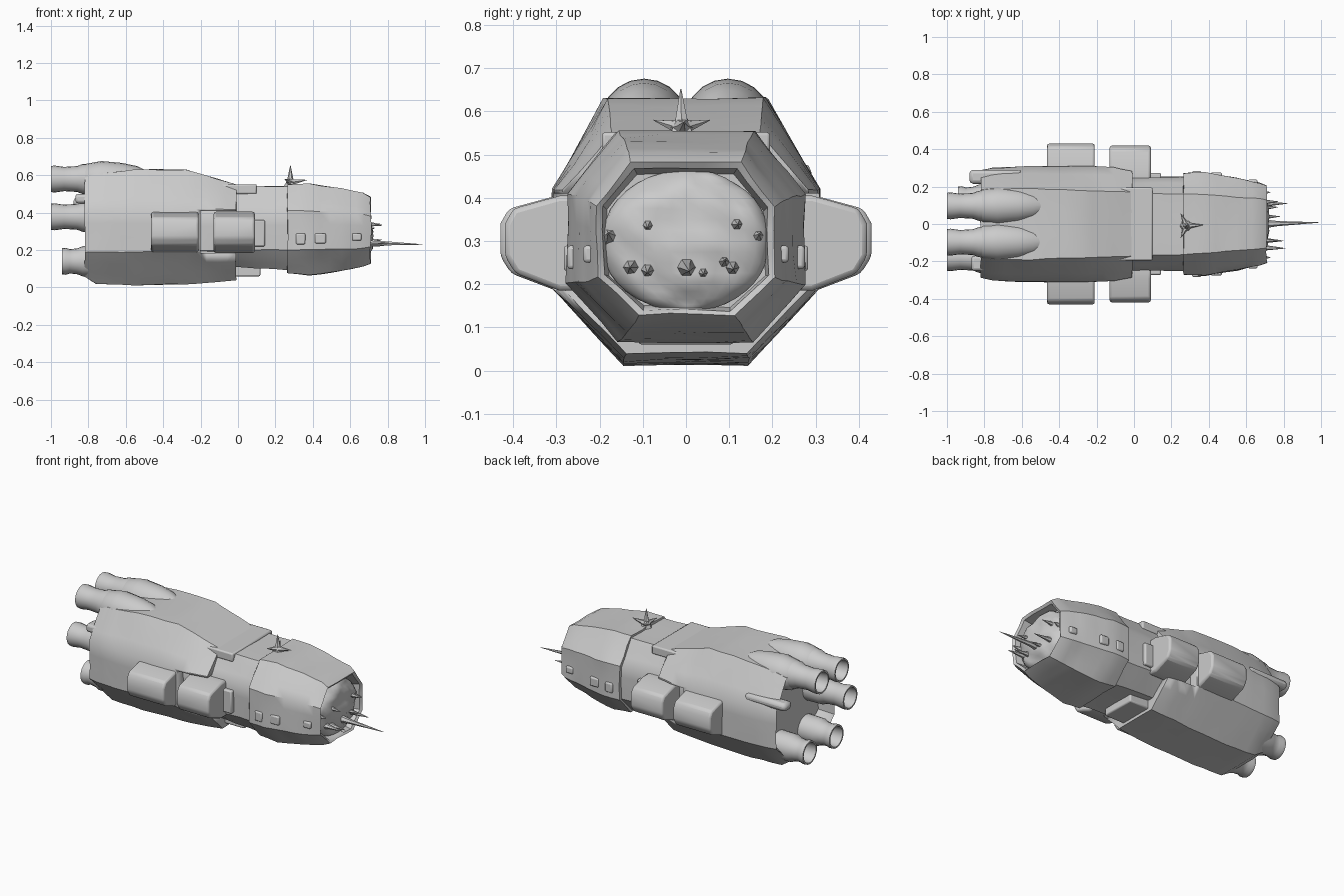
import bpy, bmesh, math, random
from mathutils import Vector, noise

if "Cube" in bpy.data.objects:
    bpy.data.objects.remove(bpy.data.objects["Cube"])

random.seed(4)


def finish(name, bm, angle=35, bevel=0):
    bmesh.ops.recalc_face_normals(bm, faces=bm.faces)
    me = bpy.data.meshes.new(name)
    bm.to_mesh(me)
    bm.free()
    ob = bpy.data.objects.new(name, me)
    bpy.context.collection.objects.link(ob)
    if bevel:
        m = ob.modifiers.new("bevel", "BEVEL")
        m.width, m.segments = bevel, 2
    bpy.ops.object.select_all(action="DESELECT")
    ob.select_set(True)
    bpy.context.view_layer.objects.active = ob
    bpy.ops.object.shade_smooth_by_angle(angle=math.radians(angle))
    return ob


def loft(name, rings, caps=True, angle=35, bevel=0):
    bm = bmesh.new()
    vs = [[bm.verts.new(p) for p in r] for r in rings]
    n = len(vs[0])
    for a, b in zip(vs, vs[1:]):
        for i in range(n):
            bm.faces.new((a[i], a[(i + 1) % n], b[(i + 1) % n], b[i]))
    if caps:
        bm.faces.new(vs[0])
        bm.faces.new(vs[-1])
    return finish(name, bm, angle, bevel)


# Octagonal hull section; each edge is split so plating can be dented
def section(x, side, zlo, zhi, ty, zt, by, zb, split=3, dent=0.006):
    half = [(by, zb), (side, zlo), (side, zhi), (ty, zt)]
    loop = half + [(-y, z) for y, z in reversed(half)]
    out = []
    for i, (y, z) in enumerate(loop):
        y2, z2 = loop[(i + 1) % 8]
        for k in range(split):
            t = k / split
            p = Vector((x, y + (y2 - y) * t, z + (z2 - z) * t))
            out.append(p + noise.noise_vector(p * 9) * dent)
    return out


def hull(name, stations, steps=3, **kw):
    rings = []
    for a, b in zip(stations, stations[1:]):
        n = max(1, min(steps, int(abs(b[0] - a[0]) / 0.04)))
        for k in range(n):
            t = k / n
            rings.append(section(*[u + (v - u) * t for u, v in zip(a, b)], **kw))
    rings.append(section(*stations[-1], **kw))
    return loft(name, rings)


# Revolved part along x
def lathe(name, prof, y, z, n=20, caps=False):
    return loft(name, [[(x, y + r * math.cos(2 * math.pi * i / n), z + r * math.sin(2 * math.pi * i / n))
                        for i in range(n)] for x, r in prof], caps)


def box(name, lo, hi, bevel=0.008):
    ring = lambda x: [(x, lo[1], lo[2]), (x, hi[1], lo[2]), (x, hi[1], hi[2]), (x, lo[1], hi[2])]
    return loft(name, [ring(lo[0]), ring(hi[0])], bevel=bevel)


def spike(name, base, tip, r, n=6):
    base, tip = Vector(base), Vector(tip)
    d = tip - base
    q = d.to_track_quat("Z", "Y")
    rings = [[base + d * t + q @ Vector((r * s * math.cos(6.2832 * i / n), r * s * math.sin(6.2832 * i / n), 0))
              for i in range(n)] for t, s in ((0, 1), (0.3, 0.5), (1, 0.04))]
    return loft(name, rings)


# Rear hull: (x, side, zlo, zhi, top y, top z, bottom y, bottom z), recessed at the stern
rear = hull("rear_hull", [
    (-0.73, 0.25, 0.21, 0.40, 0.15, 0.54, 0.12, 0.09),
    (-0.80, 0.27, 0.20, 0.41, 0.17, 0.58, 0.14, 0.06),
    (-0.82, 0.285, 0.19, 0.42, 0.18, 0.59, 0.145, 0.06),
    (-0.76, 0.30, 0.19, 0.42, 0.19, 0.61, 0.145, 0.02),
    (-0.55, 0.31, 0.19, 0.42, 0.19, 0.63, 0.145, 0.012),
    (-0.28, 0.31, 0.19, 0.42, 0.18, 0.63, 0.145, 0.02),
    (-0.11, 0.305, 0.19, 0.42, 0.175, 0.58, 0.145, 0.03),
    (-0.01, 0.285, 0.19, 0.42, 0.17, 0.55, 0.14, 0.04)], dent=0.005)

# Side notches at the front of the rear hull
for s in (-1, 1):
    ys = sorted((s * 0.245, s * 0.4))
    cut = box("notch_cutter", (-0.2, ys[0], 0.185), (0.05, ys[1], 0.41), 0)
    cut.hide_render = True
    cut.hide_set(True)
    m = rear.modifiers.new("notch", "BOOLEAN")
    m.object, m.operation, m.solver = cut, "DIFFERENCE", "EXACT"

# Middle body and front hull
hull("middle_body", [
    (-0.21, 0.25, 0.20, 0.40, 0.16, 0.545, 0.15, 0.11),
    (0.0, 0.25, 0.20, 0.40, 0.165, 0.545, 0.15, 0.11),
    (0.28, 0.25, 0.20, 0.40, 0.16, 0.54, 0.15, 0.095)], dent=0.008)
hull("front_hull", [
    (0.265, 0.27, 0.20, 0.41, 0.16, 0.552, 0.155, 0.08),
    (0.38, 0.275, 0.20, 0.41, 0.155, 0.555, 0.155, 0.065),
    (0.55, 0.245, 0.205, 0.40, 0.145, 0.53, 0.14, 0.09),
    (0.67, 0.22, 0.21, 0.39, 0.135, 0.505, 0.12, 0.115),
    (0.71, 0.205, 0.215, 0.38, 0.13, 0.48, 0.11, 0.13),
    (0.70, 0.19, 0.22, 0.38, 0.12, 0.465, 0.10, 0.14),
    (0.64, 0.18, 0.22, 0.37, 0.11, 0.455, 0.10, 0.15)], dent=0.007)
box("deck_plate", (-0.11, -0.195, 0.50), (0.10, 0.195, 0.552))
box("keel_plate", (-0.05, -0.11, 0.06), (0.12, 0.11, 0.14))

# Rough nose face bulging inside the front rim
bm = bmesh.new()
bmesh.ops.create_uvsphere(bm, u_segments=32, v_segments=20, radius=1)
for v in bm.verts:
    p = Vector((0.655 + 0.065 * v.co.x, 0.195 * v.co.y, 0.30 + 0.165 * v.co.z))
    v.co = p + Vector((0.022, 0.004, 0.004)) * noise.noise(p * 17)
finish("nose_face", bm, 50)

# Nose spikes
spike("main_spike", (0.67, 0, 0.24), (0.99, 0.008, 0.23), 0.028)
for y, z, x in ((0.11, 0.24, 0.82), (-0.09, 0.235, 0.80), (-0.13, 0.24, 0.81), (0.04, 0.23, 0.78),
                (-0.09, 0.34, 0.77), (0.12, 0.34, 0.77), (-0.18, 0.31, 0.73), (0.17, 0.31, 0.73), (0.09, 0.25, 0.77)):
    spike("nose_spike", (0.66, y * 0.97, z), (x, y, z + random.uniform(-0.01, 0.01)), 0.028)

# Dorsal antenna with star base
spike("antenna", (0.28, -0.01, 0.54), (0.28, -0.012, 0.652), 0.035)
for dx, dy, dz in ((0.09, 0.005, 0.575), (-0.03, 0.065, 0.58), (-0.03, -0.065, 0.58)):
    spike("antenna_foot", (0.28, -0.01, 0.562), (0.28 + dx, -0.01 + dy, dz), 0.026)

# Side pods, sensor blocks and hull panels
pod = [(0.24, 0.185), (0.30, 0.185), (0.405, 0.225), (0.43, 0.265), (0.43, 0.34), (0.41, 0.375), (0.30, 0.405), (0.24, 0.405)]
for s in (-1, 1):
    for name, x0, x1, k in (("rear_pod", -0.465, -0.21, 1), ("front_pod", -0.13, 0.09, 0.975)):
        loft(name, [[(x, s * y * k, z) for y, z in pod] for x in (x0, x1)], bevel=0.012)

    def side_box(name, x0, x1, y0, y1, z0, z1):
        ys = sorted((s * y0, s * y1))
        box(name, (x0, ys[0], z0), (x1, ys[1], z1))
    side_box("pod_mount", 0.05, 0.145, 0.22, 0.272, 0.22, 0.36)
    side_box("sensor_block", 0.31, 0.36, 0.24, 0.283, 0.23, 0.29)
    side_box("sensor_block", 0.41, 0.47, 0.23, 0.275, 0.235, 0.29)
    side_box("nose_block", 0.61, 0.66, 0.2, 0.238, 0.25, 0.29)

# Engines: hollow nozzle, optional fat housing that tapers into the hull
def engine(name, x, y, z, r=0.072):
    lathe(name, [(-0.72, r * 1.15), (-0.83, r * 1.12), (-0.86, r * 0.96), (-0.93 if x < -0.95 else -0.9, r * 0.9),
                 (x + 0.02, r), (x, r * 0.97), (x, r * 0.84), (x + 0.1, r * 0.7), (x + 0.16, 0.002)], y, z)


for s in (-1, 1):
    engine("upper_nozzle", -1.0, s * 0.097, 0.58)
    lathe("upper_housing", [(-0.83, 0.07), (-0.81, 0.088), (-0.73, 0.102), (-0.62, 0.092), (-0.54, 0.075), (-0.45, 0.03)],
          s * 0.097, 0.574, caps=True)
    engine("lower_nozzle", -0.94, s * 0.13, 0.14)
engine("middle_nozzle", -1.0, -0.18, 0.378)

# Torn plating at the stern
box("torn_plate", (-0.88, 0.215, 0.43), (-0.6, 0.29, 0.48), 0.02)
box("stern_fragment", (-0.87, -0.25, 0.45), (-0.72, -0.17, 0.50), 0.015)
